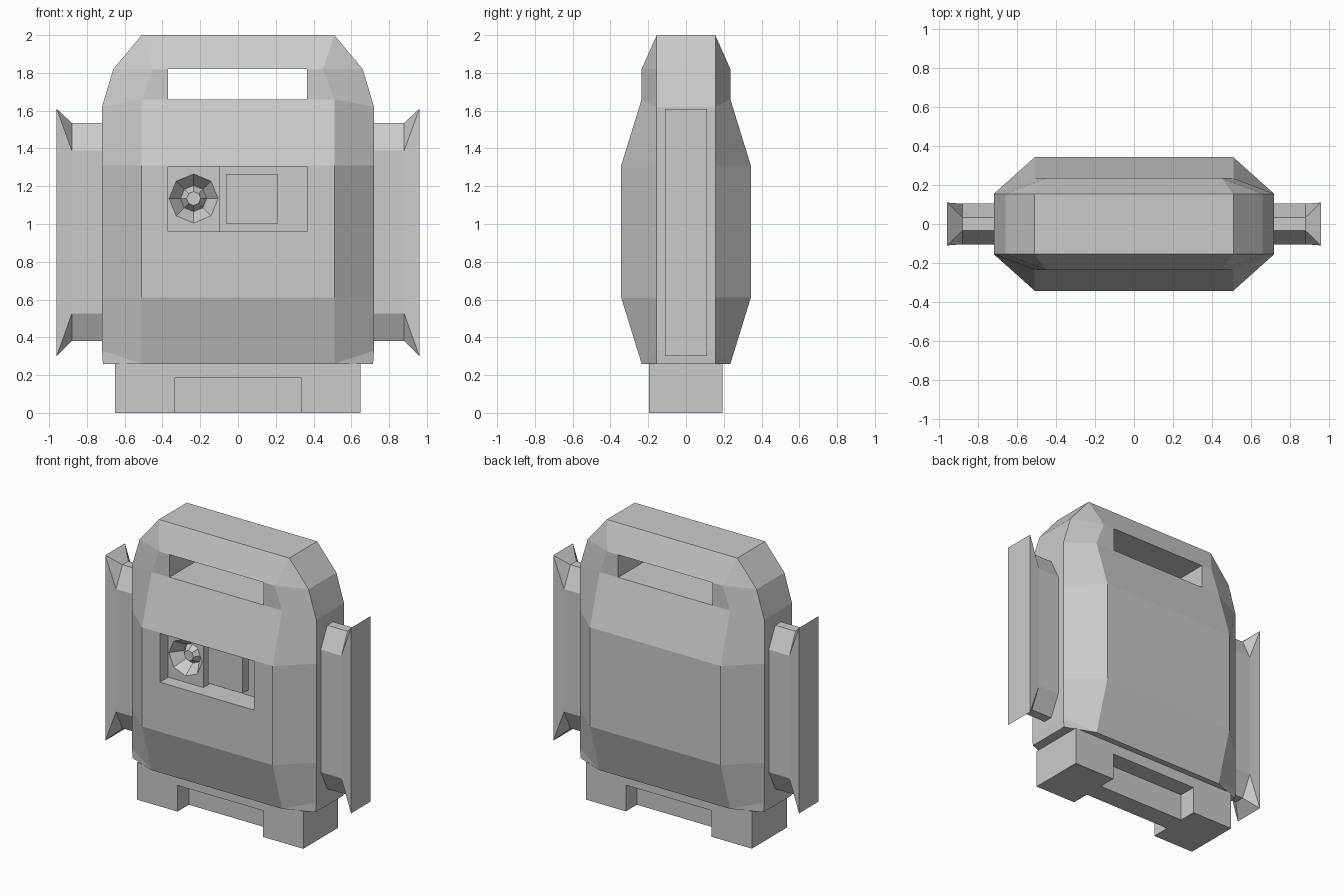
import bpy, bmesh
from math import pi
from mathutils import Matrix

if "Cube" in bpy.data.objects:
    bpy.data.objects.remove(bpy.data.objects["Cube"])


def finish(name, bm):
    bmesh.ops.remove_doubles(bm, verts=bm.verts, dist=0.0005)
    bmesh.ops.recalc_face_normals(bm, faces=bm.faces)
    me = bpy.data.meshes.new(name)
    bm.to_mesh(me)
    bm.free()
    ob = bpy.data.objects.new(name, me)
    bpy.context.collection.objects.link(ob)
    return ob


def box(name, x0, x1, y0, y1, z0, z1):
    bm = bmesh.new()
    bmesh.ops.create_cube(bm, size=1)
    for v in bm.verts:
        v.co = ((x0 + x1) / 2 + v.co.x * (x1 - x0),
                (y0 + y1) / 2 + v.co.y * (y1 - y0),
                (z0 + z1) / 2 + v.co.z * (z1 - z0))
    return finish(name, bm)


def frustum(name, x, z, y0, r0, y1, r1):
    """Eight-sided frustum along y."""
    bm = bmesh.new()
    m = Matrix.Translation((x, (y0 + y1) / 2, z)) @ Matrix.Rotation(-pi / 2, 4, 'X')
    bmesh.ops.create_cone(bm, cap_ends=True, segments=8, radius1=r0,
                          radius2=r1, depth=y1 - y0, matrix=m)
    return finish(name, bm)


def loft(name, rings):
    """Skin closed rings of equal length; repeated points get merged."""
    bm = bmesh.new()
    rows = [[bm.verts.new(p) for p in r] for r in rings]
    n = len(rows[0])
    for a, b in zip(rows, rows[1:]):
        for i in range(n):
            j = (i + 1) % n
            bm.faces.new((a[i], a[j], b[j], b[i]))
    bm.faces.new(rows[0])
    bm.faces.new(rows[-1])
    return finish(name, bm)


def cut(target, cutter):
    mod = target.modifiers.new("cut", 'BOOLEAN')
    mod.operation, mod.solver, mod.object = 'DIFFERENCE', 'EXACT', cutter
    bpy.context.view_layer.objects.active = target
    bpy.ops.object.modifier_apply(modifier=mod.name)
    bpy.data.objects.remove(cutter)


# Body shell: side x, side z, face corner x, face y, face z for each level
levels = [(.715, .26, .51, .235, .26), (.72, .33, .51, .235, .26),
          (.72, .61, .51, .343, .61), (.72, 1.31, .51, .343, 1.31),
          (.72, 1.62, .51, .235, 1.66), (.66, 1.82, .45, .235, 1.82),
          (.51, 2.0, .51, .155, 2.0)]


def body_ring(sx, sz, fx, fy, fz):
    s = .155
    return [(-fx, -fy, fz), (fx, -fy, fz), (sx, -s, sz), (sx, s, sz),
            (fx, fy, fz), (-fx, fy, fz), (-sx, s, sz), (-sx, -s, sz)]


body = loft("body_shell", [body_ring(*l) for l in levels])

# Carry slot, front recess, deeper right bay and funnel
cut(body, box("slot_cutter", -.37, .365, -.5, .5, 1.66, 1.82))
cut(body, box("recess_cutter", -.37, .365, -.5, -.25, .96, 1.305))
cut(body, box("bay_cutter", -.095, .365, -.3, -.18, .96, 1.305))
cut(body, frustum("funnel_cutter", -.235, 1.135, -.26, .1375, -.17, .07))

# Funnel centre and panel block
frustum("funnel_cap", -.235, 1.135, -.215, .037, -.168, .07)
box("panel_block", -.06, .21, -.25, -.175, 1.0, 1.265)

# Base with front and back notches leaving two feet
base = box("base_feet", -.65, .648, -.197, .193, 0, .262)
for s in (-1, 1):
    y0, y1 = sorted((s * .07, s * .4))
    cut(base, box("notch_cutter", -.335, .335, y0, y1, -.1, .185))

# Side fins: chamfered stem flaring out to a flat plate
stem = [(-.033, 1.535), (.033, 1.535), (.104, 1.39), (.104, .525),
        (.033, .38), (-.033, .38), (-.104, .525), (-.104, 1.39)]
plate = [(-.11, 1.61), (.11, 1.61), (.11, 1.61), (.11, .3),
         (.11, .3), (-.11, .3), (-.11, .3), (-.11, 1.61)]
for side, s in (("left", -1), ("right", 1)):
    loft(side + "_fin", [[(s * x, y, z) for y, z in prof]
                         for x, prof in ((.71, stem), (.88, stem), (.96, plate))])
